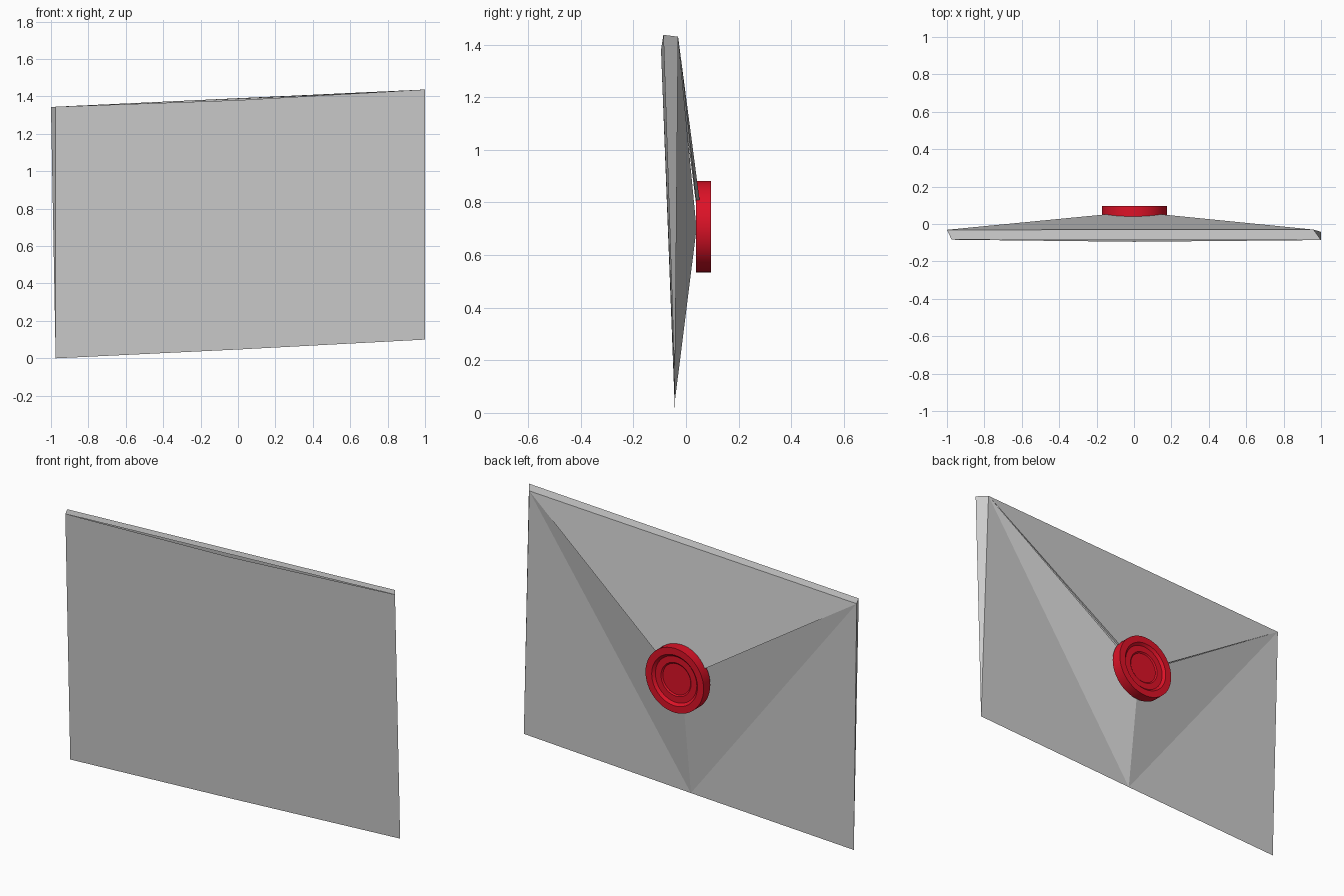
import bpy, bmesh, math

if "Cube" in bpy.data.objects:
    bpy.data.objects.remove(bpy.data.objects["Cube"])


def make_object(name, bm):
    bmesh.ops.recalc_face_normals(bm, faces=bm.faces[:])
    mesh = bpy.data.meshes.new(name)
    bm.to_mesh(mesh)
    bm.free()
    obj = bpy.data.objects.new(name, mesh)
    bpy.context.collection.objects.link(obj)
    return obj


def panels(name, points, faces):
    """Folded paper part from named corner points."""
    bm = bmesh.new()
    v = {k: bm.verts.new(co) for k, co in points.items()}
    for f in faces:
        bm.faces.new([v[k] for k in f.split()])
    return make_object(name, bm)


# Envelope body: wedge closed at the bottom, bulging under the seal
body = dict(
    bl=(-0.975, -0.042, 0.0), bm=(0, -0.042, 0.047), br=(1, -0.042, 0.10),
    fl=(-0.975, -0.084, 1.345), fm=(0, -0.095, 1.38), fr=(1, -0.086, 1.437),
    kl=(-1, -0.031, 1.343), kr=(0.96, -0.030, 1.43),
    c=(0, 0.04, 0.70),
)
panels("envelope_body", body, [
    "bl bm fm fl", "bm br fr fm",                  # front
    "fl kl bl", "fr br kr",                        # narrow sides
    "fl fr kr kl",                                 # top fold
    "kl c bm", "kl bm bl", "kr bm c", "kr br bm",  # back pocket
])

# Closing flap: thin wedge running from the top fold to the seal
flap = dict(
    l=(-1, -0.031, 1.343), r=(0.96, -0.030, 1.43),
    outer=(0, 0.066, 0.70), inner=(0, 0.050, 0.70),
)
panels("closing_flap", flap,
       ["l r outer", "l inner r", "l outer inner", "r inner outer"])

# Wax seal: turned profile (radius, y) with stepped recesses
profile = [(0, 0.038), (0.174, 0.038), (0.174, 0.095), (0.137, 0.095),
           (0.124, 0.082), (0.09, 0.082), (0.083, 0.076), (0, 0.076)]
bm = bmesh.new()
verts = [bm.verts.new((r, y, 0)) for r, y in profile]
edges = [bm.edges.new(p) for p in zip(verts, verts[1:])]
bmesh.ops.spin(bm, geom=verts + edges, cent=(0, 0, 0), axis=(0, 1, 0),
               angle=math.tau, steps=48)
bmesh.ops.remove_doubles(bm, verts=bm.verts[:], dist=0.0005)
seal = make_object("wax_seal", bm)
seal.location = (0.002, 0, 0.708)

red = bpy.data.materials.new("red_wax")
red.diffuse_color = (0.72, 0.006, 0.02, 1)
red.use_nodes = True
red.node_tree.nodes["Principled BSDF"].inputs["Base Color"].default_value = red.diffuse_color
seal.data.materials.append(red)

bpy.context.view_layer.objects.active = seal
seal.select_set(True)
bpy.ops.object.shade_smooth_by_angle(angle=math.radians(30))
